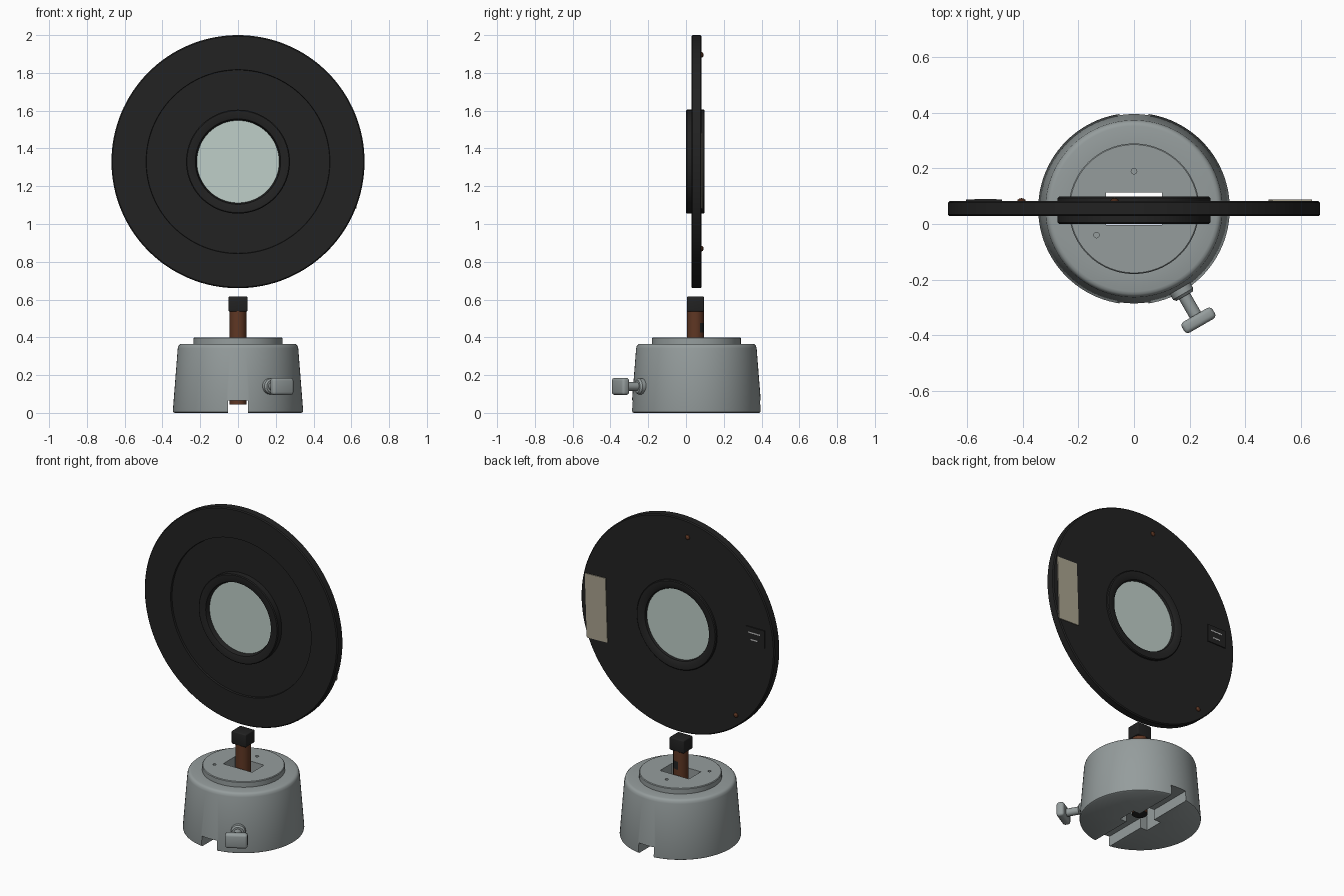
import bpy, bmesh, math
from mathutils import Matrix, Vector

cube = bpy.data.objects.get("Cube")
if cube:
    bpy.data.objects.remove(cube, do_unlink=True)


def material(name, rgb, rough=0.6):
    m = bpy.data.materials.new(name)
    m.use_nodes = True
    m.diffuse_color = (*rgb, 1)
    bsdf = m.node_tree.nodes["Principled BSDF"]
    bsdf.inputs["Base Color"].default_value = (*rgb, 1)
    bsdf.inputs["Roughness"].default_value = rough
    return m


GREY = material("painted grey metal", (0.30, 0.335, 0.335))
BLACK = material("matt black", (0.016, 0.016, 0.016))
GLASS = material("pale glass", (0.52, 0.62, 0.58))
BROWN = material("rusty brown", (0.115, 0.038, 0.017))
PAPER = material("tan paper", (0.40, 0.365, 0.275))
INK = material("light print", (0.5, 0.5, 0.5))

CY = 0.055      # shared depth of the disc and base axis
DISC_Z = 1.33   # height of the disc centre
BACK = 0.083    # depth of the disc's back face
FACE_Y = Matrix.Rotation(-math.pi / 2, 4, 'X')  # turns +z into +y


def finish(bm, name, mats, matrix=Matrix()):
    bmesh.ops.recalc_face_normals(bm, faces=bm.faces)
    bm.transform(matrix)
    me = bpy.data.meshes.new(name)
    bm.to_mesh(me)
    bm.free()
    for m in mats:
        me.materials.append(m)
    me.shade_smooth()
    me.set_sharp_from_angle(angle=math.radians(32))
    ob = bpy.data.objects.new(name, me)
    bpy.context.collection.objects.link(ob)
    return ob


def lathe(name, profile, mat, matrix=Matrix(), steps=96, closed=False):
    """Spin (radius, height) points about z; closed profiles form rings."""
    bm = bmesh.new()
    verts = [bm.verts.new((r, 0, h)) for r, h in profile]
    pairs = list(zip(verts, verts[1:]))
    if closed:
        pairs.append((verts[-1], verts[0]))
    edges = [bm.edges.new(p) for p in pairs]
    bmesh.ops.spin(bm, geom=verts + edges, cent=(0, 0, 0), axis=(0, 0, 1),
                   angle=2 * math.pi, steps=steps, use_duplicate=False)
    bmesh.ops.remove_doubles(bm, verts=bm.verts, dist=1e-5)
    return finish(bm, name, [mat], matrix)


def rod(name, radius, h0, h1, mat, matrix=Matrix(), steps=32):
    return lathe(name, [(0, h0), (radius, h0), (radius, h1), (0, h1)],
                 mat, matrix, steps)


def box(name, size, centre, mat, bevel=0, matrix=Matrix(), segments=3):
    bm = bmesh.new()
    bmesh.ops.create_cube(bm, size=1, matrix=Matrix.Diagonal((*size, 1)))
    if bevel:
        bmesh.ops.bevel(bm, geom=bm.edges[:], offset=bevel, segments=segments,
                        profile=0.5, affect='EDGES')
    return finish(bm, name, [mat], matrix @ Matrix.Translation(centre))


def carve(ob, cutters):
    for c in cutters:
        c.hide_render = True
        mod = ob.modifiers.new("cut", 'BOOLEAN')
        mod.operation, mod.solver, mod.object = 'DIFFERENCE', 'EXACT', c
    bpy.context.view_layer.update()
    deps = bpy.context.evaluated_depsgraph_get()
    me = bpy.data.meshes.new_from_object(ob.evaluated_get(deps))
    ob.modifiers.clear()
    ob.data = me
    me.shade_smooth()
    me.set_sharp_from_angle(angle=math.radians(32))
    for c in cutters:
        bpy.data.objects.remove(c, do_unlink=True)


# Tapered base with a raised top ring
base = lathe("base", [(0, 0), (0.336, 0), (0.343, 0.004), (0.345, 0.012),
                      (0.319, 0.342), (0.315, 0.356), (0.308, 0.363),
                      (0.298, 0.366), (0.235, 0.366), (0.235, 0.396),
                      (0.231, 0.4), (0, 0.4)],
             GREY, Matrix.Translation((0, CY, 0)))

# Rod slot, bottom groove and two small screw holes
carve(base, [
    box("slot_cutter", (0.2, 0.118, 1), (0, CY, 0.2), GREY),
    box("groove_cutter", (0.106, 1, 0.13), (0, CY, 0), GREY),
    rod("hole_cutter", 0.01, 0.385, 0.5, GREY, Matrix.Translation((0, 0.19, 0)), 16),
    rod("hole_cutter", 0.01, 0.385, 0.5, GREY, Matrix.Translation((-0.135, -0.04, 0)), 16),
])

# Support rod, with worn black patches and a dark lower end
bm = bmesh.new()
bmesh.ops.create_cone(bm, cap_ends=True, segments=32, radius1=0.044,
                      radius2=0.044, depth=0.5)
bmesh.ops.bisect_plane(bm, geom=bm.verts[:] + bm.edges[:] + bm.faces[:],
                       plane_co=(0, 0, 0.13), plane_no=(0, 0, 1))
bmesh.ops.bisect_plane(bm, geom=bm.verts[:] + bm.edges[:] + bm.faces[:],
                       plane_co=(0, 0, 0.18), plane_no=(0, 0, 1))
post = finish(bm, "support_rod", [BROWN, BLACK], Matrix.Translation((0, 0.05, 0.295)))
for p in post.data.polygons:
    worn = 0.42 < p.center.z < 0.48 and p.normal.y > 0.5 and p.normal.x > -0.1
    if worn or p.normal.z < -0.5:
        p.material_index = 1
box("rod_cap", (0.1, 0.09, 0.08), (0, 0.05, 0.576), BLACK, 0.006)

# Clamp screw, pointing out of the base toward the front left
clamp = (Matrix.Translation((0, CY, 0.14)) @ Matrix.Rotation(math.radians(30), 4, 'Z')
         @ Matrix.Rotation(math.pi / 2, 4, 'X'))
lathe("clamp_collar", [(0, 0.3), (0.042, 0.3), (0.042, 0.354), (0.034, 0.364), (0, 0.364)],
      GREY, clamp, 32)
rod("clamp_stem", 0.023, 0.33, 0.46, GREY, clamp, 24)
box("clamp_handle", (0.128, 0.09, 0.045), (0, 0, 0.464), GREY, 0.015, clamp)

# Large disc with a shallow recess in its front face
on_disc = Matrix.Translation((0, 0, DISC_Z)) @ FACE_Y
lathe("disc", [(0.24, 0.04), (0.485, 0.04), (0.487, 0.028), (0.664, 0.028),
               (0.67, 0.034), (0.67, BACK - 0.006), (0.664, BACK), (0.24, BACK)],
      BLACK, on_disc, 128, True)

# Hub ring and the glass inside it
lathe("hub_ring", [(0.218, 0.025), (0.226, 0.003), (0.232, 0), (0.27, 0),
                   (0.275, 0.005), (0.275, 0.094), (0.27, 0.099), (0.238, 0.099),
                   (0.222, 0.09), (0.218, 0.08)],
      BLACK, on_disc, 96, True)
rod("glass", 0.22, 0.03, 0.075, GLASS, on_disc, 96)

# Rivets on the back of the disc
for x, dz in ((-0.07, 0.565), (-0.405, -0.46)):
    place = Matrix.Translation((x, BACK, DISC_Z + dz)) @ FACE_Y
    lathe("rivet", [(0, -0.003), (0.015, -0.003), (0.014, 0.004), (0.008, 0.009), (0, 0.01)],
          BROWN, place, 20)

# Paper sheet, tilted slightly, and a small dark plate with two printed strips
tilt = Matrix.Translation((0.562, BACK, DISC_Z - 0.045)) @ Matrix.Rotation(math.radians(2), 4, 'Y')
box("paper_sheet", (0.143, 0.006, 0.4), (0, 0.002, 0), PAPER, 0, tilt)
box("small_plate", (0.13, 0.008, 0.11), (-0.54, BACK + 0.002, DISC_Z + 0.067), BLACK)
for dz, width in ((0.088, 0.08), (0.045, 0.05)):
    box("printed_strip", (width, 0.002, 0.008), (-0.535, BACK + 0.0065, DISC_Z + dz), INK)
